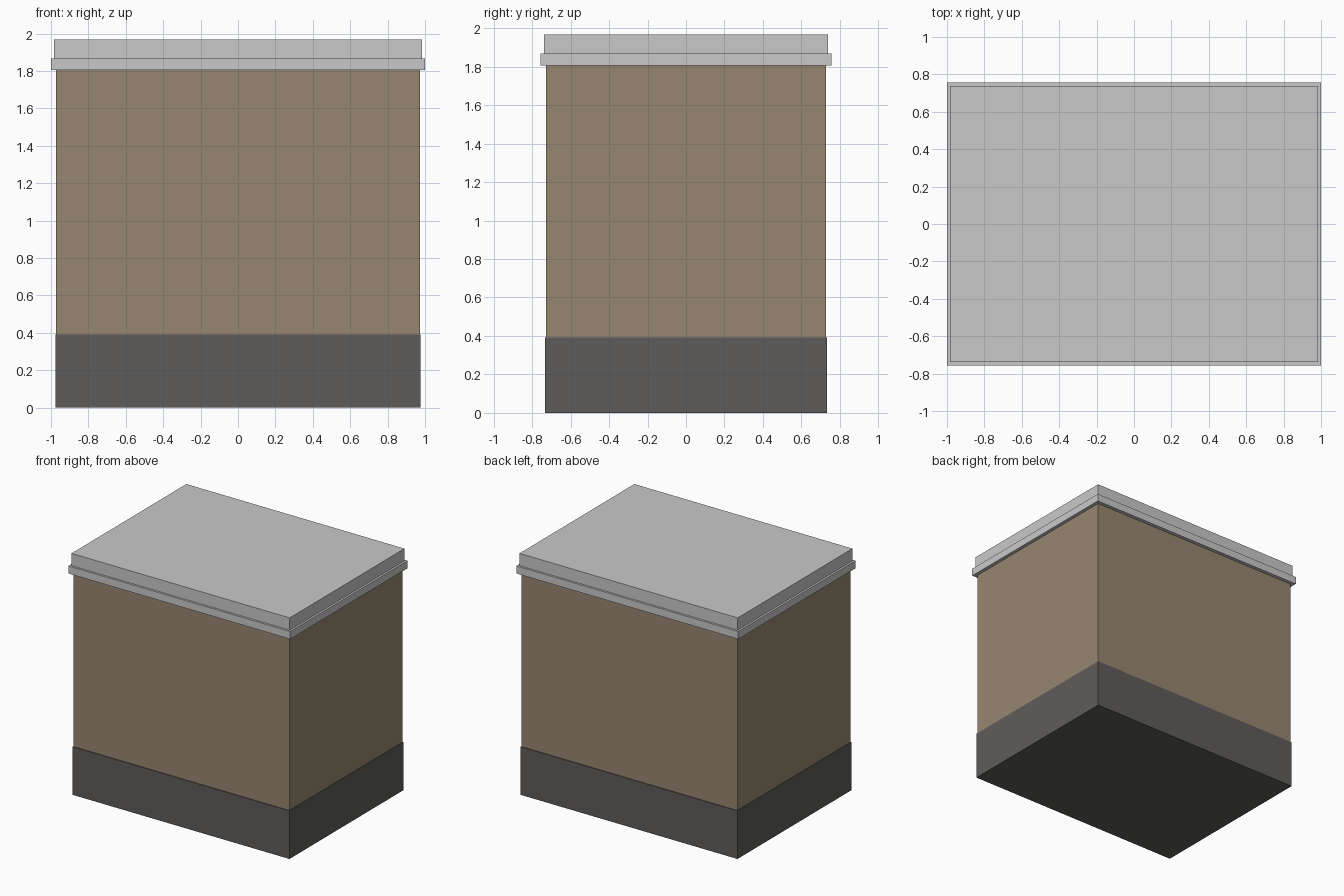
import bpy

if "Cube" in bpy.data.objects:
    bpy.data.objects.remove(bpy.data.objects["Cube"])


def material(name, rgb):
    mat = bpy.data.materials.new(name)
    mat.diffuse_color = (*rgb, 1.0)
    mat.use_nodes = True
    mat.node_tree.nodes["Principled BSDF"].inputs["Base Color"].default_value = mat.diffuse_color
    return mat


def box(name, half_x, half_y, z0, z1, mat):
    bpy.ops.mesh.primitive_cube_add(size=2, location=(0, 0, (z0 + z1) / 2))
    ob = bpy.context.object
    ob.name = name
    ob.scale = (half_x, half_y, (z1 - z0) / 2)
    bpy.ops.object.transform_apply(location=False, rotation=False, scale=True)
    ob.data.materials.append(mat)
    return ob


tan = material("tan", (0.309, 0.240, 0.164))
charcoal = material("charcoal", (0.111, 0.108, 0.104))
light_grey = material("light grey", (0.584, 0.584, 0.584))

# Dark plinth wrapped around the foot of the body
box("base", 0.977, 0.733, 0.0, 0.392, charcoal)

# Main body, starting just inside the plinth
box("body", 0.972, 0.727, 0.005, 1.81, tan)

# Roof: overhanging lip with a slightly narrower slab on top
box("roof_lip", 1.0, 0.756, 1.806, 1.868, light_grey)
box("roof_slab", 0.983, 0.739, 1.86, 1.968, light_grey)
